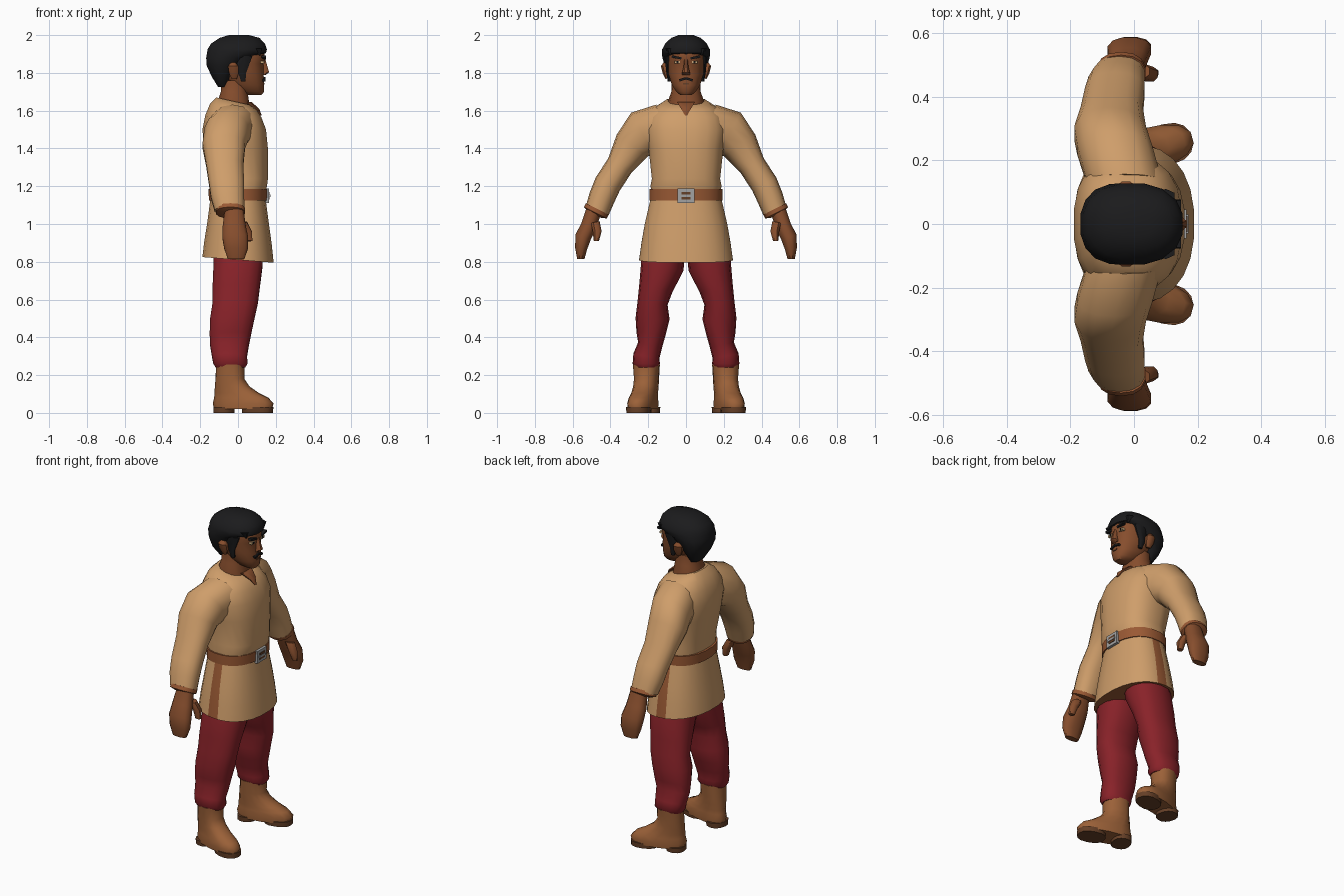
import bpy, bmesh, math
from mathutils import Matrix, Vector

if "Cube" in bpy.data.objects:
    bpy.data.objects.remove(bpy.data.objects["Cube"])


def material(name, red, green, blue):
    mat = bpy.data.materials.new(name)
    mat.use_nodes = True
    mat.diffuse_color = (red, green, blue, 1)
    shader = mat.node_tree.nodes["Principled BSDF"]
    shader.inputs["Base Color"].default_value = mat.diffuse_color
    shader.inputs["Roughness"].default_value = .9
    return mat


cloth = material("tan cloth", .62, .34, .145)
skin = material("brown skin", .24, .075, .026)
leather = material("boot leather", .33, .12, .04)
trim = material("russet trim", .32, .1, .034)
red = material("red trousers", .25, .016, .022)
black = material("black hair", .011, .011, .012)
cream = material("eye cream", .6, .4, .2)
silver = material("silver buckle", .36, .36, .36)
dark = material("dark sole", .13, .05, .02)


def add_object(name, bm, mat, mirrored):
    """Turn the bmesh into a smooth-shaded object, mirrored to the other side if asked."""
    bmesh.ops.recalc_face_normals(bm, faces=bm.faces)
    mesh = bpy.data.meshes.new(name)
    bm.to_mesh(mesh)
    bm.free()
    mesh.materials.append(mat)
    for face in mesh.polygons:
        face.use_smooth = True
    mesh.set_sharp_from_angle(angle=math.radians(45))
    ob = bpy.data.objects.new(name, mesh)
    bpy.context.collection.objects.link(ob)
    if mirrored:
        ob.modifiers.new("other side", 'MIRROR').use_axis = (False, True, False)
    return ob


def joint(z, depth, width, x=0, y=0, lean=0):
    """One rounded cross-section: its centre, its size and how far its front rises."""
    return Vector((x, y, z)), depth / 2, width / 2, lean


def limb(name, mat, *joints, sides=14, power=2.3, mirrored=False, turn=Matrix()):
    """Skin cross-sections that stand square to the path through their centres."""
    bm = bmesh.new()
    loops = []
    for i, (centre, depth, width, lean) in enumerate(joints):
        before, after = joints[max(i - 1, 0)][0], joints[min(i + 1, len(joints) - 1)][0]
        path = after - before
        across = Vector((0, -path.z, path.y)).normalized()
        loop = []
        for k in range(sides):
            angle = math.tau * (k + .5) / sides
            c, s = (math.copysign(abs(f) ** (2 / power), f)
                    for f in (math.cos(angle), math.sin(angle)))
            point = centre + Vector((c * depth, 0, c * lean)) + across * s * width
            loop.append(bm.verts.new(turn @ point))
        loops.append(loop)
    for low, high in zip(loops, loops[1:]):
        for k in range(sides):
            n = (k + 1) % sides
            bm.faces.new((low[k], low[n], high[n], high[k]))
    bm.faces.new(loops[0])
    bm.faces.new(loops[-1])
    return add_object(name, bm, mat, mirrored)


def box(name, mat, centre, size, mirrored=False, roll=0):
    bm = bmesh.new()
    place = Matrix.Translation(centre) @ Matrix.Rotation(roll, 4, 'X')
    bmesh.ops.create_cube(bm, size=1, matrix=place @ Matrix.Diagonal((*size, 1)))
    return add_object(name, bm, mat, mirrored)


# Tunic body
limb("tunic_top", cloth,
     joint(z=1.15, depth=.28, width=.36),
     joint(z=1.2, depth=.3, width=.38, x=.005),
     joint(z=1.24, depth=.31, width=.365, x=.005),
     joint(z=1.4, depth=.34, width=.4, x=-.01),
     joint(z=1.5, depth=.34, width=.43, x=-.02),
     joint(z=1.57, depth=.3, width=.4, x=-.025, lean=-.005),
     joint(z=1.62, depth=.25, width=.32, x=-.025, lean=-.015),
     joint(z=1.65, depth=.18, width=.22, x=-.025, lean=-.02),
     sides=20, power=2.5)

# Tunic skirt with side slits and hem lining
skirt = limb("tunic_skirt", cloth,
             joint(z=.81, depth=.38, width=.5, lean=-.015),
             joint(z=.9, depth=.36, width=.475, lean=-.008),
             joint(z=1, depth=.33, width=.44),
             joint(z=1.15, depth=.29, width=.37),
             sides=24)
skirt.data.materials.append(trim)
for face in skirt.data.polygons:
    slit = abs(face.center.x) < .015 and abs(face.center.y) > .15
    if slit or face.normal.z < -.9:
        face.material_index = 1

# Belt and buckle
limb("belt", trim, joint(z=1.125, depth=.31, width=.39), joint(z=1.185, depth=.315, width=.39),
     sides=24)
box("buckle", silver, centre=(.155, 0, 1.15), size=(.02, .09, .075))
box("buckle_inset", dark, centre=(.165, 0, 1.15), size=(.006, .05, .04))
box("buckle_pin", silver, centre=(.167, 0, 1.15), size=(.008, .06, .012))

# Sleeves, cuffs and hands
limb("sleeve", cloth,
     joint(z=1.5, y=.13, x=-.03, depth=.24, width=.27),
     joint(z=1.48, y=.23, x=-.06, depth=.24, width=.25),
     joint(z=1.415, y=.285, x=-.075, depth=.23, width=.2),
     joint(z=1.31, y=.35, x=-.07, depth=.2, width=.145),
     joint(z=1.21, y=.415, x=-.06, depth=.19, width=.145),
     joint(z=1.14, y=.445, x=-.055, depth=.18, width=.14),
     joint(z=1.07, y=.47, x=-.045, depth=.16, width=.13),
     mirrored=True)
limb("cuff", trim,
     joint(z=1.08, y=.47, x=-.04, depth=.155, width=.135),
     joint(z=1.06, y=.48, x=-.04, depth=.155, width=.135),
     joint(z=1.05, y=.485, x=-.03, depth=.1, width=.08),
     mirrored=True)
limb("hand", skin,
     joint(z=1.08, y=.485, x=-.02, depth=.1, width=.085),
     joint(z=.99, y=.515, x=-.02, depth=.125, width=.085),
     joint(z=.93, y=.545, x=-.015, depth=.14, width=.088),
     joint(z=.87, y=.555, x=-.01, depth=.13, width=.066),
     joint(z=.815, y=.557, x=-.01, depth=.09, width=.04),
     sides=12, mirrored=True)
limb("thumb", skin,
     joint(z=1.01, y=.48, x=.02, depth=.06, width=.05),
     joint(z=.96, y=.47, x=.05, depth=.05, width=.05),
     joint(z=.91, y=.475, x=.06, depth=.035, width=.03),
     sides=8, mirrored=True)

# Trousers, gathered above the boots
limb("trouser_leg", red,
     joint(z=.9, y=.1, depth=.27, width=.2),
     joint(z=.78, y=.125, depth=.265, width=.23),
     joint(z=.66, y=.16, x=-.01, depth=.255, width=.18),
     joint(z=.58, y=.177, x=-.015, depth=.245, width=.16),
     joint(z=.5, y=.177, x=-.03, depth=.24, width=.18),
     joint(z=.42, y=.185, x=-.04, depth=.225, width=.155),
     joint(z=.36, y=.19, x=-.045, depth=.21, width=.13),
     joint(z=.3, y=.21, x=-.045, depth=.19, width=.14),
     joint(z=.26, y=.21, x=-.04, depth=.185, width=.145),
     joint(z=.24, y=.21, x=-.04, depth=.16, width=.115),
     mirrored=True)

# Boots, turned outward about the ankle
toe_out = Matrix.Translation((-.05, .207, 0)) @ Matrix.Rotation(.27, 4, 'Z')
limb("boot", leather,
     joint(z=.02, x=.08, depth=.315, width=.136),
     joint(z=.05, x=.08, depth=.33, width=.14),
     joint(z=.08, x=.07, depth=.295, width=.132),
     joint(z=.105, x=.045, depth=.24, width=.126),
     joint(z=.14, x=.02, depth=.185, width=.126),
     joint(z=.18, x=.008, depth=.153, width=.128),
     joint(z=.255, x=.01, depth=.15, width=.14),
     mirrored=True, turn=toe_out)
for name, x, length in (("boot_heel", -.025, .11), ("boot_sole", .16, .165)):
    limb(name, dark,
         joint(z=0, x=x, depth=length, width=.125),
         joint(z=.03, x=x, depth=length, width=.13),
         mirrored=True, turn=toe_out)

# Neck and open collar
limb("neck", skin,
     joint(z=1.58, x=-.02, depth=.18, width=.18),
     joint(z=1.65, x=-.02, depth=.165, width=.19, lean=-.02),
     joint(z=1.7, x=-.02, depth=.145, width=.156),
     joint(z=1.76, x=-.02, depth=.14, width=.15))
limb("collar_notch", skin,
     joint(z=1.575, x=.12, depth=.012, width=.012),
     joint(z=1.61, x=.097, depth=.033, width=.056),
     joint(z=1.645, x=.052, depth=.045, width=.1),
     sides=8)

# Head
limb("head", skin,
     joint(z=1.682, x=.087, depth=.075, width=.06),
     joint(z=1.7, x=.07, depth=.138, width=.104),
     joint(z=1.735, x=.045, depth=.188, width=.152),
     joint(z=1.79, x=.024, depth=.228, width=.186),
     joint(z=1.85, x=.008, depth=.255, width=.2),
     joint(z=1.875, x=.013, depth=.266, width=.2),
     joint(z=1.92, x=.01, depth=.26, width=.196),
     joint(z=1.97, x=.01, depth=.18, width=.14),
     sides=16)
limb("nose", skin,
     joint(z=1.79, x=.134, depth=.028, width=.044),
     joint(z=1.803, x=.143, depth=.047, width=.044),
     joint(z=1.83, x=.139, depth=.038, width=.028),
     joint(z=1.87, x=.133, depth=.027, width=.02),
     sides=8)
limb("ear", skin,
     joint(z=1.77, x=-.02, y=.1, depth=.03, width=.02),
     joint(z=1.8, x=-.022, y=.107, depth=.055, width=.035),
     joint(z=1.835, x=-.025, y=.112, depth=.06, width=.045),
     joint(z=1.85, x=-.025, y=.105, depth=.03, width=.03),
     sides=8, mirrored=True)

# Face details
box("eye", cream, centre=(.128, .046, 1.856), size=(.02, .03, .014), mirrored=True)
box("pupil", black, centre=(.135, .044, 1.856), size=(.009, .011, .013), mirrored=True)
box("eyebrow", black, centre=(.136, .05, 1.882), size=(.022, .052, .012), mirrored=True, roll=.2)
box("moustache", black, centre=(.137, .018, 1.766), size=(.018, .036, .013), mirrored=True, roll=-.3)
box("lower_lip", dark, centre=(.137, 0, 1.742), size=(.008, .03, .008))

# Hair
limb("hair", black,
     joint(z=1.725, x=-.078, depth=.055, width=.11),
     joint(z=1.78, x=-.085, depth=.11, width=.19),
     joint(z=1.84, x=-.074, depth=.188, width=.23),
     joint(z=1.88, x=-.048, depth=.245, width=.254),
     joint(z=1.905, x=-.008, depth=.317, width=.26),
     joint(z=1.925, x=-.004, depth=.319, width=.256),
     joint(z=1.955, depth=.29, width=.224),
     joint(z=1.985, x=.008, depth=.215, width=.16),
     joint(z=2, x=.005, depth=.11, width=.08),
     sides=16)
limb("sideburn", black,
     joint(z=1.755, x=.028, y=.086, depth=.025, width=.023),
     joint(z=1.8, x=.022, y=.09, depth=.045, width=.03),
     joint(z=1.89, x=.03, y=.092, depth=.1, width=.045),
     sides=8, mirrored=True)
for i in range(-2, 3):
    swept = Matrix.Translation((-.01 * abs(i), .042 * i, 0))
    limb("fringe_lock", black,
         joint(z=1.885 + .004 * abs(i), x=.135, depth=.008, width=.006),
         joint(z=1.93, x=.12, depth=.06, width=.052),
         sides=6, turn=swept)
